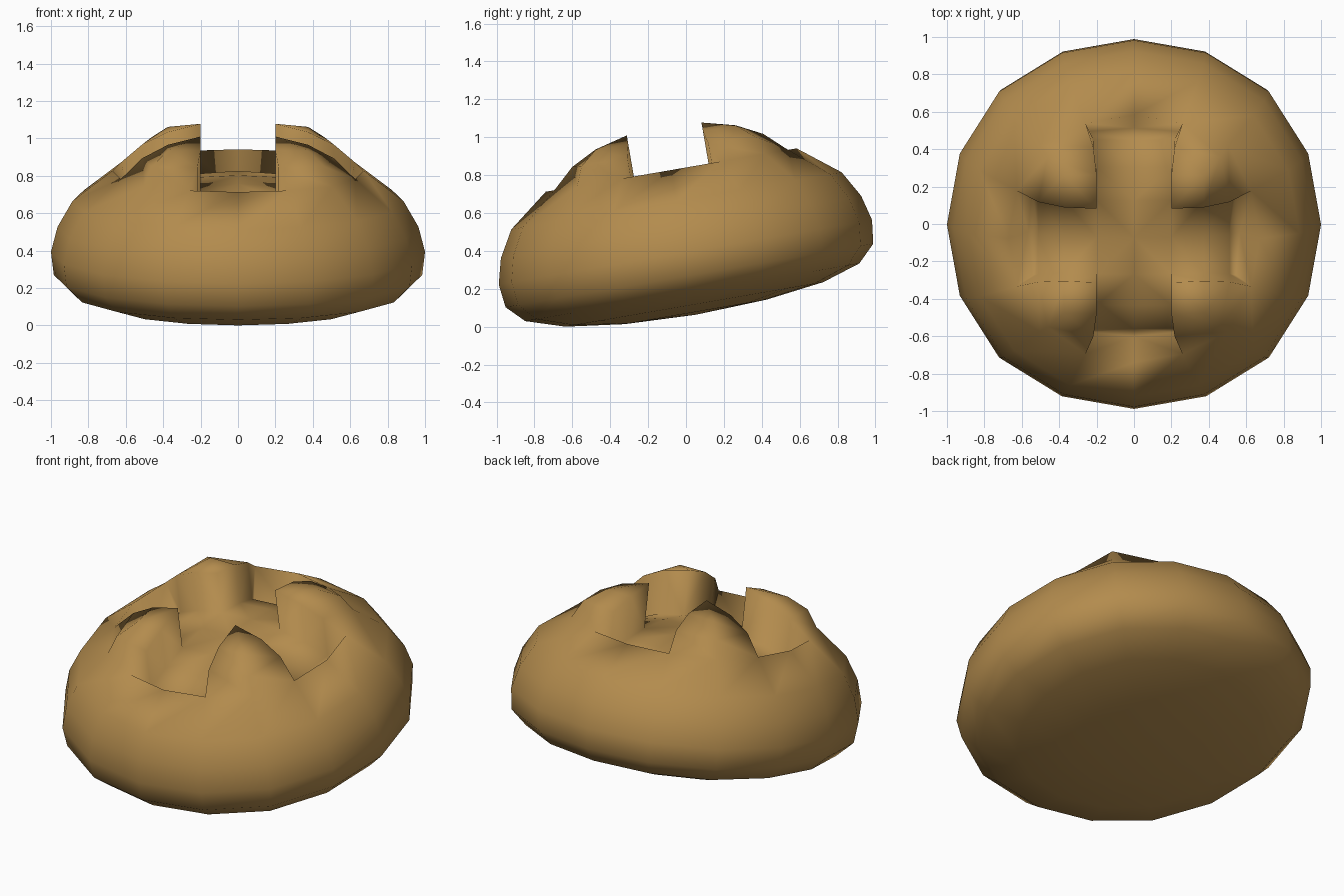
import bpy, bmesh, math
from mathutils import Matrix, Vector

if "Cube" in bpy.data.objects:
    bpy.data.objects.remove(bpy.data.objects["Cube"])

N = 16
# radius / height of the crust, bottom to cut ring
PROFILE = [(.38, -.305), (.69, -.265), (.895, -.2), (.985, -.11), (1, .015),
           (.965, .15), (.885, .29), (.672, .455)]
# edge of one cut arm: distance out, half width, crust height
EDGE = [(.2, .2, .675), (.375, .2, .63), (.512, .217, .56)]
# floor heights under the edge points, then the inset arm end
FLOOR = [.405, .37, .31]
END, END_W, END_Z = .565, .235, .25
# crust points along the diagonal of each lobe
DIAG = [(.2, .675), (.375, .628), (.462, .557)]

bm = bmesh.new()


def face(pts):
    bm.faces.new([bm.verts.new(p) for p in pts])


def ring_point(k, ring):
    r, z = PROFILE[ring]
    # slightly squared outline, fuller on the diagonals
    r *= (1, 1.008, 1.02, 1.008)[k % 4]
    if ring == len(PROFILE) - 1 and k % 4 == 2:
        r *= 1.04
    a = math.tau * k / N
    return Vector((r * math.cos(a), r * math.sin(a), z))


# crust sides and underside
for k in range(N):
    face([(0, 0, -.32), ring_point(k + 1, 0), ring_point(k, 0)])
    for i in range(len(PROFILE) - 1):
        face([ring_point(k, i), ring_point(k + 1, i),
              ring_point(k + 1, i + 1), ring_point(k, i + 1)])

# four lobes and four cut arms
last = len(PROFILE) - 1
for q in range(4):
    rot = Matrix.Rotation(q * math.pi / 2, 3, 'Z')

    def quad(*pts):
        face([rot @ Vector(p) for p in pts])

    right = [Vector(p) for p in EDGE] + [ring_point(1, last)]
    left = [Vector((w, d, z)) for d, w, z in EDGE] + [ring_point(3, last)]
    mid = [Vector((d, d, z)) for d, z in DIAG] + [ring_point(2, last)]

    # lobe crust
    quad(right[0], right[1], mid[1], left[1])
    for i in (1, 2):
        quad(right[i], right[i + 1], mid[i + 1], mid[i])
        quad(mid[i], mid[i + 1], left[i + 1], left[i])

    # arm: walls and domed floor, on both sides of its centre line
    low = [(d, w, f) for (d, w, z), f in zip(EDGE, FLOOR)]
    low.append((END - .02, END_W, END_Z - .01))
    line = [(d, 0, f + .015) for (d, w, z), f in zip(EDGE, FLOOR)]
    line.append((END, 0, END_Z))
    lip = ring_point(0, last)
    for s in (1, -1):
        def side(p):
            return (p[0], s * p[1], p[2])
        lo, top = [side(p) for p in low], [side(p) for p in right]
        for i in range(3):
            quad(line[i], line[i + 1], lo[i + 1], lo[i])
            quad(lo[i], lo[i + 1], top[i + 1], top[i])
        # sloping end wall up to the lip
        quad(line[3], lip, top[3], lo[3])
    # quarter of the crossing
    f = FLOOR[0]
    quad((0, 0, f + .025), (.2, 0, f + .015), (.2, .2, f), (0, .2, f + .015))

bmesh.ops.remove_doubles(bm, verts=bm.verts, dist=.0005)
bmesh.ops.recalc_face_normals(bm, faces=bm.faces)

# tilt the bun forward and stand it on the ground
bmesh.ops.rotate(bm, verts=bm.verts, cent=(0, 0, 0),
                 matrix=Matrix.Rotation(math.radians(9.8), 3, 'X'))
ys = [v.co.y for v in bm.verts]
zmin = min(v.co.z for v in bm.verts)
bmesh.ops.translate(bm, verts=bm.verts,
                    vec=(0, -(min(ys) + max(ys)) / 2, -zmin))

mesh = bpy.data.meshes.new("bread_bun")
bm.to_mesh(mesh)
bm.free()
for p in mesh.polygons:
    p.use_smooth = True
bun = bpy.data.objects.new("bread_bun", mesh)
bpy.context.collection.objects.link(bun)

# baked crust colour
mat = bpy.data.materials.new("crust")
mat.diffuse_color = (.45, .26, .075, 1)
mat.use_nodes = True
mat.node_tree.nodes["Principled BSDF"].inputs["Base Color"].default_value = mat.diffuse_color
mesh.materials.append(mat)
